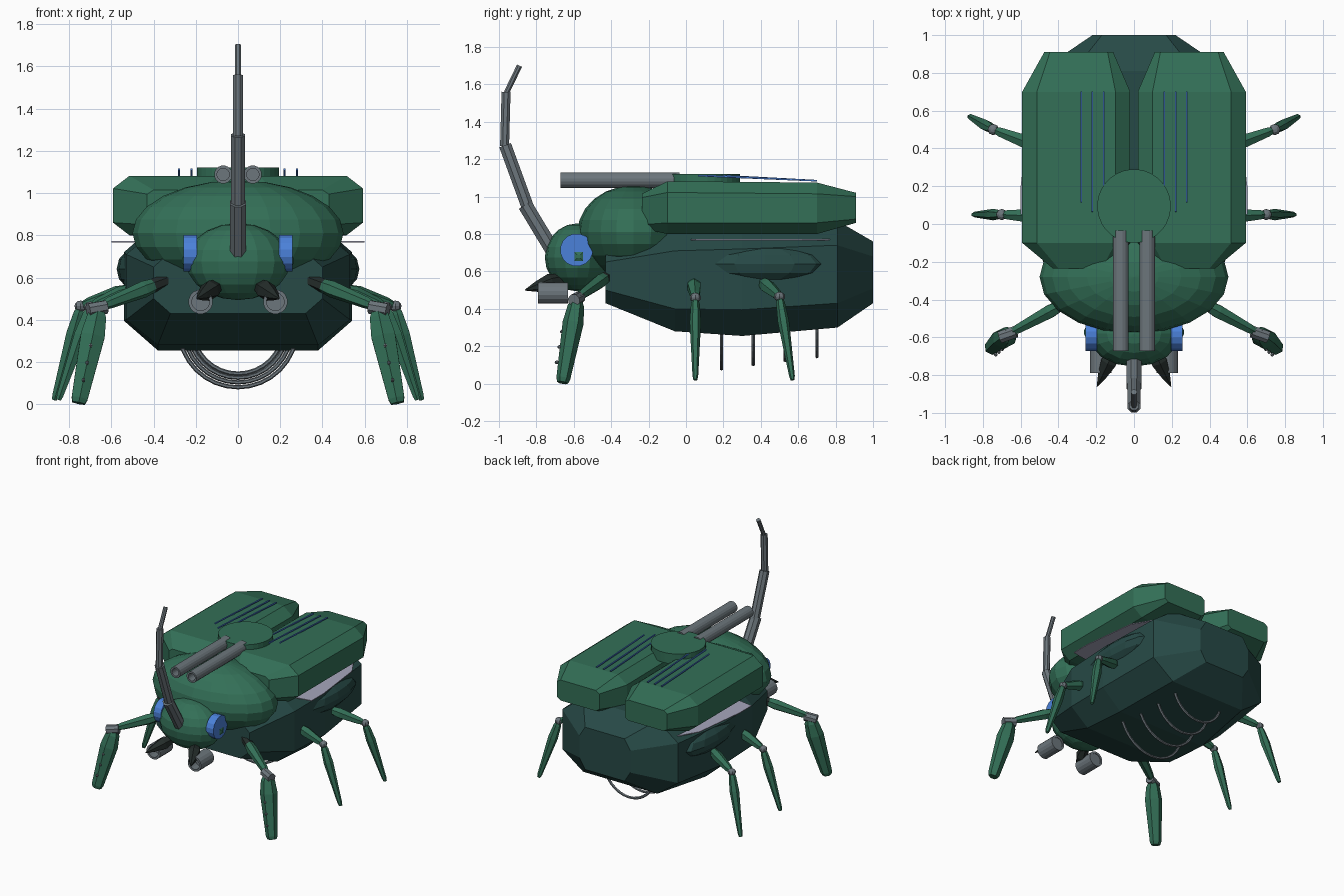
import bpy, bmesh
from math import sin, cos, pi
from mathutils import Vector, Matrix

cube = bpy.data.objects.get("Cube")
if cube:
    bpy.data.objects.remove(cube)


def material(name, rgb):
    m = bpy.data.materials.new(name)
    m.use_nodes = True
    m.diffuse_color = (*rgb, 1)
    m.node_tree.nodes["Principled BSDF"].inputs["Base Color"].default_value = (*rgb, 1)
    return m


GREEN = material("shell_green", (0.033, 0.16, 0.095))
TEAL = material("dark_teal", (0.02, 0.068, 0.062))
GREY = material("gun_grey", (0.15, 0.18, 0.2))
BLUE = material("eye_blue", (0.07, 0.22, 0.7))
DARK = material("jaw_dark", (0.017, 0.025, 0.023))
WING = material("wing_lavender", (0.38, 0.38, 0.5))


def finish(name, bm, mat):
    bmesh.ops.recalc_face_normals(bm, faces=bm.faces)
    me = bpy.data.meshes.new(name)
    bm.to_mesh(me)
    bm.free()
    me.materials.append(mat)
    ob = bpy.data.objects.new(name, me)
    bpy.context.collection.objects.link(ob)
    return ob


def loft(name, rings, mat, closed=False):
    """Skin equal-length rings of points; cap the ends unless closed."""
    bm = bmesh.new()
    vs = [[bm.verts.new(p) for p in r] for r in rings]
    n = len(vs[0])
    pairs = list(zip(vs, vs[1:])) + ([(vs[-1], vs[0])] if closed else [])
    for a, b in pairs:
        for i in range(n):
            j = (i + 1) % n
            bm.faces.new((a[i], a[j], b[j], b[i]))
    if not closed:
        bm.faces.new(vs[0])
        bm.faces.new(vs[-1])
    return finish(name, bm, mat)


def spindle(name, p, q, profile, mat, sides=6, flat=1.0, closed=False):
    """Turned part from p to q; profile holds (fraction, radius) pairs."""
    p, q = Vector(p), Vector(q)
    d = (q - p).normalized()
    u = d.cross((0, 0, 1) if abs(d.z) < 0.7 else (0, 1, 0)).normalized()
    v = d.cross(u)
    rings = []
    for t, r in profile:
        c = p.lerp(q, t)
        angles = [2 * pi * (i + 0.5) / sides for i in range(sides)]
        rings.append([c + u * r * cos(a) + v * r * flat * sin(a) for a in angles])
    return loft(name, rings, mat, closed)


def rod(name, p, q, r, mat, sides=8):
    return spindle(name, p, q, [(0, r), (1, r)], mat, sides)


def pipe(name, p, q, r, inner, mat):
    profile = [(0, r), (1, r), (1, inner), (0, inner)]
    return spindle(name, p, q, profile, mat, 16, closed=True)


def ball(name, c, r, mat, seg=16, rings=10):
    bm = bmesh.new()
    m = Matrix.Translation(c) @ Matrix.Diagonal((*r, 1))
    bmesh.ops.create_uvsphere(bm, u_segments=seg, v_segments=rings, radius=1, matrix=m)
    return finish(name, bm, mat)


def chamfered(y, x0, x1, z0, z1, cx, cz):
    """Eight-sided section across the body at y."""
    return [(x0 + cx, y, z0), (x1 - cx, y, z0), (x1, y, z0 + cz), (x1, y, z1 - cz),
            (x1 - cx, y, z1), (x0 + cx, y, z1), (x0, y, z1 - cz), (x0, y, z0 + cz)]


# Abdomen: y, half width, bottom, top, chamfers
sections = [(-0.43, 0.40, 0.43, 0.72, 0.08, 0.07), (-0.06, 0.53, 0.28, 0.83, 0.15, 0.12),
            (0.3, 0.54, 0.255, 0.86, 0.16, 0.14), (0.81, 0.5, 0.30, 0.87, 0.18, 0.13),
            (1.0, 0.22, 0.43, 0.76, 0.05, 0.08)]
loft("abdomen", [chamfered(y, -w, w, a, b, cx, cz) for y, w, a, b, cx, cz in sections], TEAL)

# Thorax and head
ball("thorax", (0, -0.28, 0.81), (0.5, 0.3, 0.25), GREEN, 20, 12)
ball("head", (0, -0.58, 0.675), (0.245, 0.175, 0.182), GREEN, 16, 10)

# Segmented horn
horn = [((0, -0.7, 0.69), (0, -0.86, 0.955), 0.042), ((0, -0.845, 0.94), (0, -0.967, 1.275), 0.036),
        ((0, -0.97, 1.27), (0, -0.962, 1.56), 0.026), ((0, -0.96, 1.555), (0, -0.89, 1.7), 0.016)]
for i, (p, q, r) in enumerate(horn):
    rod(f"horn_segment_{i + 1}", p, q, r, GREY)

# Turret
rod("turret", (0, 0.095, 1.04), (0, 0.095, 1.12), 0.195, GREEN, 32)

# Belly hoops
for i, (y, radius) in enumerate([(0.19, 0.28), (0.36, 0.257), (0.53, 0.235), (0.7, 0.215)]):
    rings = []
    for k in range(17):
        a = pi + pi * k / 16
        rings.append([((radius + 0.01 * cos(b)) * cos(a), y + 0.01 * sin(b),
                       0.36 + (radius + 0.01 * cos(b)) * sin(a))
                      for b in (2 * pi * j / 6 for j in range(6))])
    loft(f"belly_hoop_{i + 1}", rings, GREY)

THIGH = [(0, 0.022), (0.35, 0.04), (0.85, 0.028), (1, 0.016)]
SHIN = [(0, 0.016), (0.08, 0.028), (0.3, 0.036), (0.95, 0.018), (1, 0.013)]
FRONT_SHIN = [(0, 0.025), (0.1, 0.052), (0.3, 0.066), (0.95, 0.044), (1, 0.035)]
LEGS = [("front", (0.33, -0.4, 0.59), (0.66, -0.58, 0.46), (0.755, -0.66, 0.005), FRONT_SHIN),
        ("middle", (0.48, 0.04, 0.55), (0.7, 0.05, 0.46), (0.85, 0.05, 0.02), SHIN),
        ("hind", (0.48, 0.4, 0.55), (0.745, 0.5, 0.465), (0.87, 0.57, 0.02), SHIN)]

for s, side in ((1, "left"), (-1, "right")):
    def at(x, y, z):
        return Vector((s * x, y, z))

    # Wing case
    case = [(-0.235, 0.14, 0.43, 0.83, 1.015, 0.03, 0.02), (-0.1, 0.02, 0.592, 0.80, 1.082, 0.078, 0.06),
            (0.7, 0.02, 0.592, 0.80, 1.075, 0.078, 0.06), (0.91, 0.11, 0.475, 0.86, 1.02, 0.03, 0.02)]
    loft(f"{side}_wing_case", [[at(*p) for p in chamfered(*c)] for c in case], GREEN)

    # Blue vents, leaning slightly above the wing case
    for i, (x, y) in enumerate([(0.16, 0.2), (0.22, 0.065), (0.28, 0.115)]):
        rod(f"{side}_vent_{i + 1}", at(x, y, 1.112), at(x, 0.7, 1.085), 0.006, BLUE, 4)

    # Folded wing and the swelling of the flank
    outline = [(0.3, 0), (0.6, 0.05), (0.6, 0.2), (0.55, 0.62), (0.46, 0.77), (0.3, 0.6)]
    loft(f"{side}_folded_wing", [[at(x, y, z) for x, y in outline] for z in (0.766, 0.772)], WING)
    ball(f"{side}_flank", at(0.49, 0.42, 0.64), (0.085, 0.32, 0.095), TEAL, 12, 6)

    # Eye with a small centre
    rod(f"{side}_eye", at(0.195, -0.585, 0.715), at(0.258, -0.585, 0.715), 0.088, BLUE, 16)
    spindle(f"{side}_eye_centre", at(0.25, -0.573, 0.68), at(0.265, -0.573, 0.68),
            [(0, 0.034), (0.5, 0.034), (1, 0.012)], GREEN, 4)

    # Jaw and weapons
    spindle(f"{side}_jaw", at(0.1, -0.66, 0.56), at(0.195, -0.86, 0.5),
            [(0, 0.03), (0.35, 0.048), (0.7, 0.028), (1, 0.003)], DARK, 6)
    pipe(f"{side}_chin_gun", at(0.177, -0.79, 0.485), at(0.177, -0.63, 0.485), 0.058, 0.042, GREY)
    rod(f"{side}_chin_gun_core", at(0.177, -0.72, 0.485), at(0.177, -0.635, 0.485), 0.043, GREY, 16)
    pipe(f"{side}_cannon", at(0.07, -0.672, 1.088), at(0.07, -0.035, 1.088), 0.043, 0.029, GREY)
    rod(f"{side}_cannon_core", at(0.07, -0.58, 1.088), at(0.07, -0.04, 1.088), 0.03, GREY, 16)

    # Legs
    for name, hip, knee, foot, shin in LEGS:
        hip, knee, foot = at(*hip), at(*knee), at(*foot)
        label = f"{side}_{name}"
        spindle(f"{label}_thigh", hip, knee, THIGH, GREEN)
        ball(f"{label}_knee", knee, (0.03, 0.03, 0.026), GREY, 8, 6)
        spindle(f"{label}_shin", knee, foot, shin, GREEN, 6, 0.85)
        if name == "front":
            rod(f"{label}_knee_guard", knee + at(-0.035, 0.01, 0), knee + at(0.05, -0.02, -0.015), 0.034, GREY)
            spindle(f"{label}_hip_joint", hip, hip.lerp(knee, 0.25), [(0, 0.03), (1, 0.034)], DARK)
            for i in range(3):
                stud = knee.lerp(foot, 0.4 + 0.18 * i) + Vector((0, -0.05, 0))
                ball(f"{label}_stud_{i + 1}", stud, (0.01, 0.012, 0.01), GREY, 6, 4)
